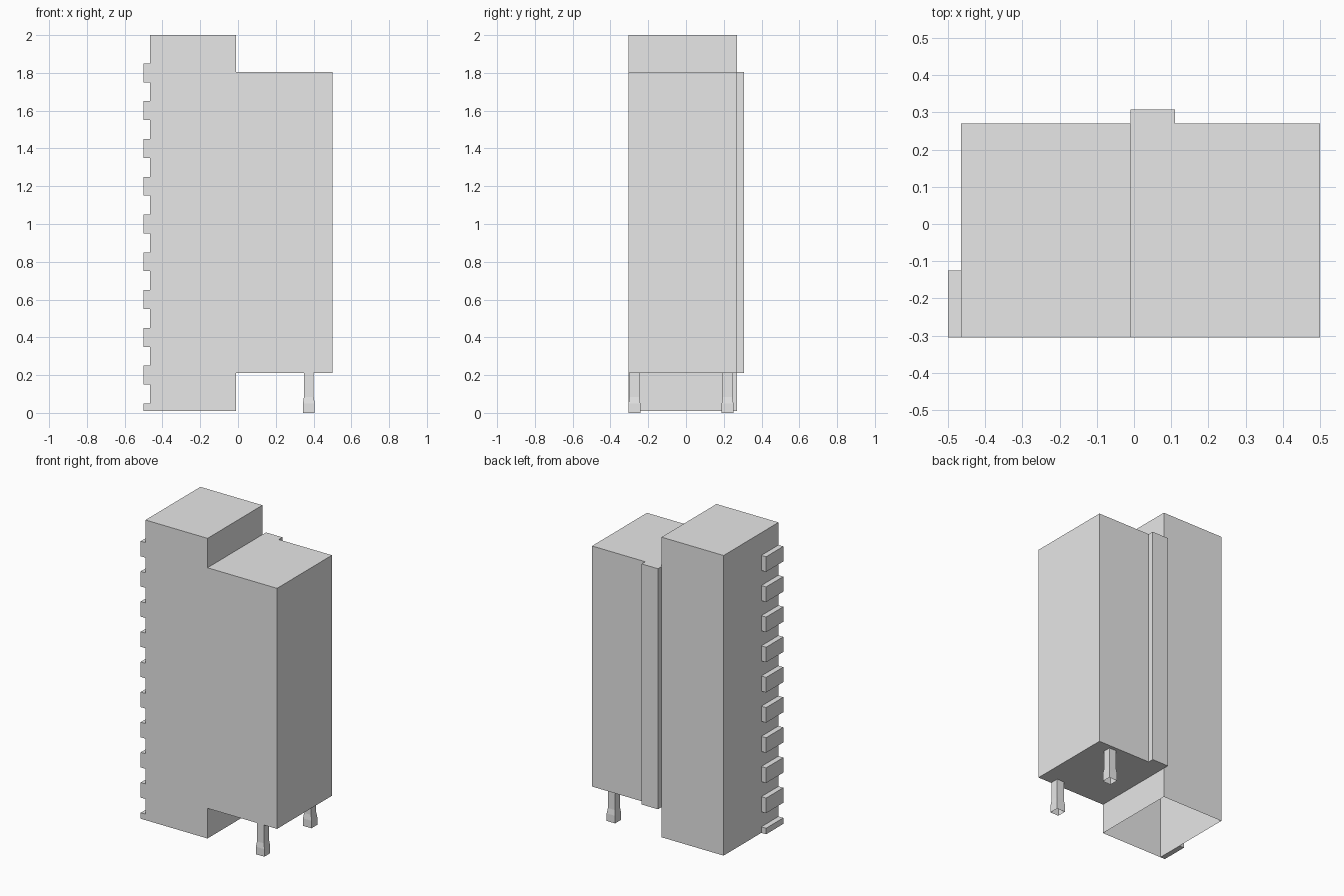
import bpy, bmesh

default = bpy.data.objects.get("Cube")
if default:
    bpy.data.objects.remove(default, do_unlink=True)

grey = bpy.data.materials.new("light_grey")
grey.use_nodes = True
grey.diffuse_color = (0.8, 0.8, 0.8, 1)
grey.node_tree.nodes["Principled BSDF"].inputs["Base Color"].default_value = grey.diffuse_color


def finish(name, bm):
    bmesh.ops.recalc_face_normals(bm, faces=bm.faces)
    mesh = bpy.data.meshes.new(name)
    bm.to_mesh(mesh)
    bm.free()
    mesh.materials.append(grey)
    obj = bpy.data.objects.new(name, mesh)
    bpy.context.collection.objects.link(obj)
    return obj


def loft(name, rings, closed_bottom=True, closed_top=True):
    """Stack rectangles (x0, x1, y0, y1, z) into a skin, optionally open at the ends."""
    bm = bmesh.new()
    loops = []
    for x0, x1, y0, y1, z in rings:
        corners = ((x0, y0), (x1, y0), (x1, y1), (x0, y1))
        loops.append([bm.verts.new((x, y, z)) for x, y in corners])
    for low, high in zip(loops, loops[1:]):
        for i in range(4):
            j = (i + 1) % 4
            bm.faces.new((low[i], low[j], high[j], high[i]))
    if closed_bottom:
        bm.faces.new(loops[0][::-1])
    if closed_top:
        bm.faces.new(loops[-1])
    return finish(name, bm)


def box(name, x, y, z, **ends):
    return loft(name, [(*x, *y, h) for h in z], **ends)


FRONT, BACK = -0.305, 0.27
SIDE, STEP, END = -0.465, -0.01, 0.5
LOW, HIGH = 0.21, 1.805

# Tall hollow column, open underneath
box("tall_column", (SIDE, STEP), (FRONT, BACK), (0.01, 2.0), closed_bottom=False)

# Shorter body and the rib on its back
box("main_body", (STEP, END), (FRONT, BACK), (LOW, HIGH))
box("back_rib", (STEP, 0.11), (BACK, 0.308), (LOW, HIGH))

# Row of side teeth, the lowest one cut short by the base
for i in range(10):
    middle = 0.2 * i
    box(f"side_tooth_{i + 1}", (-0.5, SIDE), (FRONT, -0.125),
        (max(0.01, middle - 0.05), middle + 0.05))

# Square pegs flaring to a wider open foot
for name, y in (("front_peg", -0.273), ("back_peg", 0.22)):
    rings = [(0.375 - r, 0.375 + r, y - r, y + r, z)
             for r, z in ((0.031, 0), (0.031, 0.05), (0.026, 0.085), (0.026, LOW))]
    loft(name, rings, closed_bottom=False, closed_top=False)
